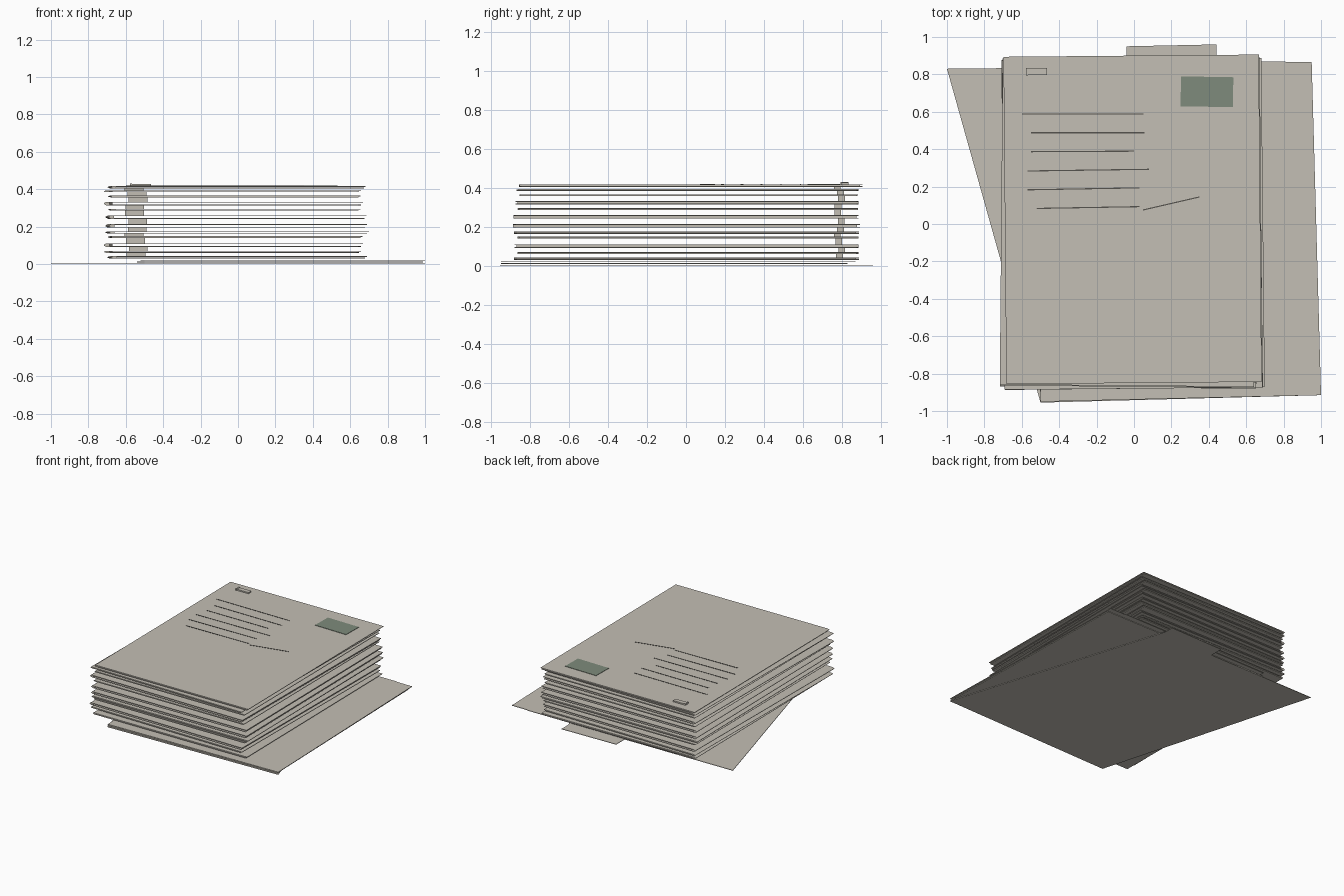
import bpy, bmesh, math
from mathutils import Matrix

cube = bpy.data.objects.get("Cube")
if cube:
    bpy.data.objects.remove(cube, do_unlink=True)


def material(name, rgb):
    m = bpy.data.materials.new(name)
    m.use_nodes = True
    m.diffuse_color = (*rgb, 1)
    bsdf = next(n for n in m.node_tree.nodes if n.type == 'BSDF_PRINCIPLED')
    bsdf.inputs["Base Color"].default_value = (*rgb, 1)
    bsdf.inputs["Roughness"].default_value = 0.9
    return m


CARD = material("beige card", (0.55, 0.52, 0.46))
STAMP = material("grey green stamp", (0.21, 0.26, 0.2))
INK = material("dark ink", (0.09, 0.085, 0.075))


def prism(name, points, vector, mat):
    """Extrude a flat outline of 3D points along a vector."""
    bm = bmesh.new()
    face = bm.faces.new([bm.verts.new(p) for p in points])
    new = bmesh.ops.extrude_face_region(bm, geom=[face])["geom"]
    bmesh.ops.translate(bm, vec=vector, verts=[v for v in new if isinstance(v, bmesh.types.BMVert)])
    bmesh.ops.recalc_face_normals(bm, faces=bm.faces)
    mesh = bpy.data.meshes.new(name)
    bm.to_mesh(mesh)
    bm.free()
    mesh.materials.append(mat)
    obj = bpy.data.objects.new(name, mesh)
    bpy.context.collection.objects.link(obj)
    return obj


def sheet(name, outline, z, thick=0.004, mat=CARD):
    return prism(name, [(x, y, z) for x, y in outline], (0, 0, thick), mat)


def plate(name, x0, x1, y0, y1, z, thick, mat=CARD, turn=0):
    obj = sheet(name, [(x0, y0), (x1, y0), (x1, y1), (x0, y1)], z, thick, mat)
    pivot = Matrix.Translation(((x0 + x1) / 2, (y0 + y1) / 2, 0))
    obj.data.transform(pivot @ Matrix.Rotation(math.radians(turn), 4, 'Z') @ pivot.inverted())
    return obj


def folder(name, left, right, front, back, z, thick, turn):
    """Folded card: two leaves joined by a rounded spine on one side."""
    s = 0.004
    profile = [(right, thick), (left + 0.012, thick), (left, thick * 0.6), (left, thick * 0.4),
               (left + 0.012, 0), (right - 0.01, 0), (right - 0.01, s), (left + 0.03, s),
               (left + 0.03, thick - s), (right, thick - s)]
    obj = prism(name, [(x, front, z + h) for x, h in profile], (0, back - front, 0), CARD)
    obj.data.transform(Matrix.Rotation(math.radians(turn), 4, 'Z'))
    return obj


# Open folder lying underneath, with a tab at its back edge
sheet("open_folder_back_cover", [(-0.5, -0.955), (1, -0.915), (0.44, 0.88), (0.44, 0.96),
      (-0.04, 0.95), (-0.04, 0.84), (-1, 0.83)], 0)
sheet("open_folder_page", [(-0.5, -0.95), (0.99, -0.91), (0.945, 0.83), (-0.54, 0.83)], 0.009)
sheet("open_folder_front_cover", [(-0.5, -0.95), (1, -0.915), (0.95, 0.865), (0.82, 0.865),
      (0.8, 0.87), (-0.52, 0.86)], 0.018)

# Stacked folders: height, left, right, front, back, thickness, turn
layers = [
    (0.030, -0.69, 0.68, -0.875, 0.88, 0.012, 0.6),
    (0.060, -0.71, 0.65, -0.86, 0.88, 0.010, -0.5),
    (0.092, -0.71, 0.66, -0.875, 0.88, 0.018, -0.5),
    (0.140, -0.69, 0.66, -0.86, 0.88, 0.009, 0.4),
    (0.163, -0.70, 0.69, -0.875, 0.88, 0.012, 0.6),
    (0.195, -0.70, 0.68, -0.88, 0.885, 0.018, 0.6),
    (0.242, -0.70, 0.68, -0.88, 0.88, 0.018, 0.5),
    (0.286, -0.69, 0.65, -0.86, 0.88, 0.009, 0.3),
    (0.314, -0.71, 0.66, -0.87, 0.88, 0.018, -0.5),
    (0.357, -0.69, 0.65, -0.85, 0.88, 0.009, 0.3),
    (0.384, -0.71, 0.65, -0.865, 0.88, 0.010, -0.5),
    (0.405, -0.69, 0.675, -0.85, 0.90, 0.012, 0.5),
]
for i, (z, left, right, front, back, thick, turn) in enumerate(layers):
    folder(f"folder_{i + 1}", left, right, front, back, z, thick, turn)
    # Fastener filling the gap above each folder
    if i + 1 < len(layers):
        shift = 0.012 * math.sin(i * 1.7)
        plate(f"fastener_{i + 1}", -0.595 + shift, -0.495 + shift, 0.77 + shift, 0.805 + shift,
              z + thick, layers[i + 1][0] - z - thick)

# Fastener and its folded end on the top cover
top = 0.417
plate("top_fastener", -0.575, -0.465, 0.797, 0.833, top, 0.010)
plate("top_fastener_end", -0.578, -0.567, 0.793, 0.835, top, 0.013)

# Stamp and written lines on the top cover
plate("stamp", 0.25, 0.53, 0.627, 0.787, top, 0.003, STAMP, -1)
rows = [(-0.6, 0.05, 0), (-0.55, 0.055, 0), (-0.55, 0, 0.3),
        (-0.57, 0.08, 0.8), (-0.57, 0.03, 1), (-0.52, 0.03, 1)]
for i, (x0, x1, turn) in enumerate(rows):
    y = 0.588 - 0.1 * i
    plate(f"written_line_{i + 1}", x0, x1, y - 0.003, y + 0.003, top, 0.002, INK, turn)
plate("signature_line", 0.045, 0.355, 0.107, 0.113, top, 0.002, INK, 13)
